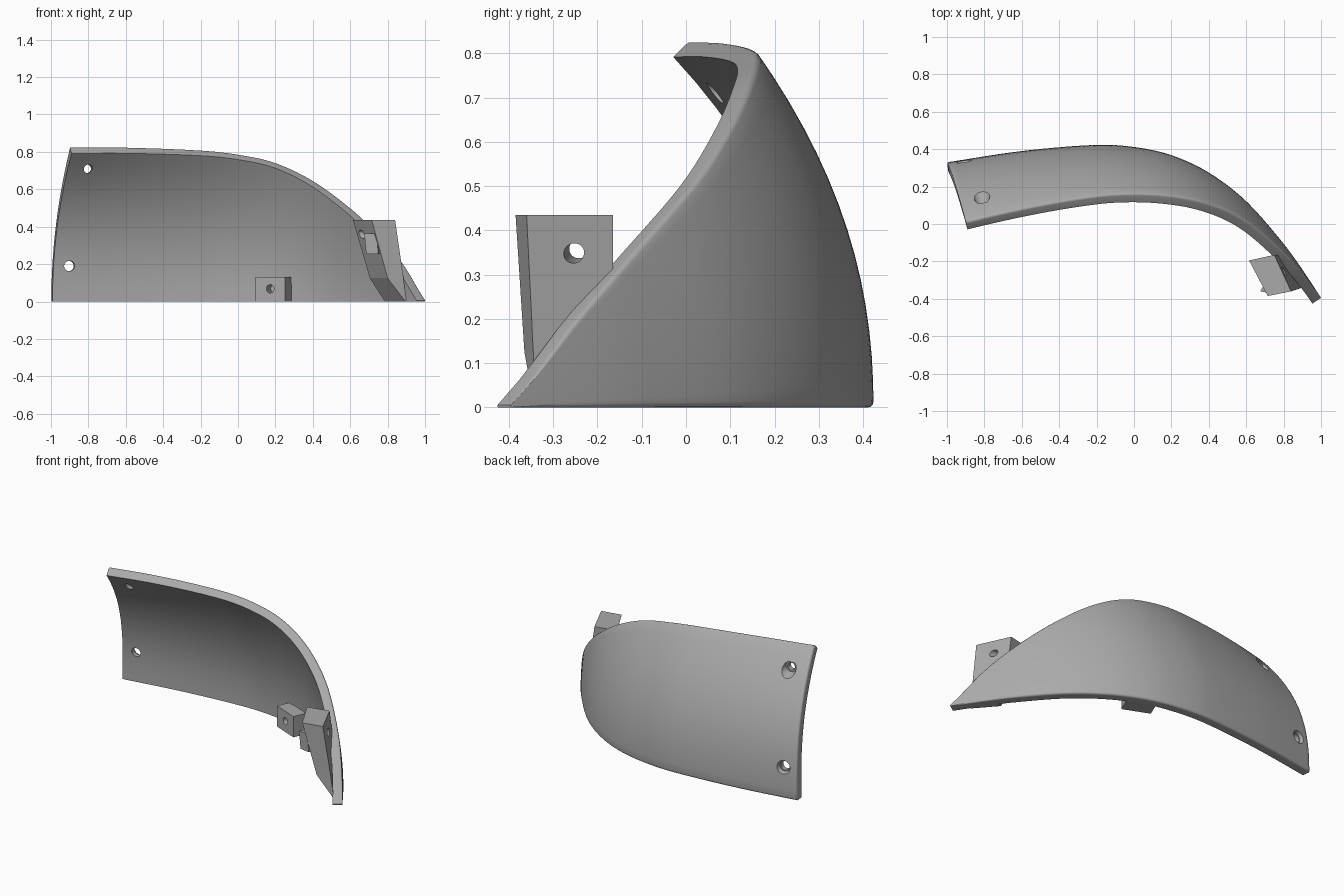
import bpy, bmesh
from mathutils import Vector, Matrix

if "Cube" in bpy.data.objects:
    bpy.data.objects.remove(bpy.data.objects["Cube"], do_unlink=True)

grey = bpy.data.materials.new("plain grey")
grey.use_nodes = True
colour = (0.4, 0.4, 0.4, 1)
grey.diffuse_color = colour
grey.node_tree.nodes["Principled BSDF"].inputs["Base Color"].default_value = colour

BASE = [(-1, .33), (-.6, .39), (-.2, .423), (0, .412), (.2, .368), (.4, .275),
        (.6, .122), (.8, -.105), (.9, -.243), (1, -.395)]
RIM = [(-.9, .83), (-.6, .828), (-.2, .812), (0, .79), (.2, .745), (.4, .65),
       (.6, .505), (.75, .365), (.88, .21), (1, .006)]
THICK = .055
COLS, ROWS = 56, 14


def curve(points, x):
    """Smooth interpolation through a list of points."""
    n = len(points)
    i = max(j for j in range(n - 1) if j == 0 or points[j][0] <= x)

    def slope(j):
        a, b = points[max(j - 1, 0)], points[min(j + 1, n - 1)]
        return (b[1] - a[1]) / (b[0] - a[0])
    (x0, y0), (x1, y1) = points[i], points[i + 1]
    w = x1 - x0
    t = (x - x0) / w
    return (y0 * (1 + 2 * t) * (1 - t) ** 2 + y1 * t * t * (3 - 2 * t)
            + w * t * (1 - t) * (slope(i) * (1 - t) - slope(i + 1) * t))


def depth(x, z):
    """Outer skin: folds forward with height, most sharply at the left-hand end."""
    return curve(BASE, x) - (.41 - .09 * x + .05 * x * x) * max(z, 0) ** (2.1 - .4 * x)


def normal(x, z):
    e = .01
    dx = (depth(x + e, z) - depth(x - e, z)) / (2 * e)
    dz = (depth(x, z + e) - depth(x, z - e)) / (2 * e) if z > e else 0
    return Vector((-dx, 1, -dz)).normalized()


def make(name, bm):
    bmesh.ops.recalc_face_normals(bm, faces=bm.faces)
    mesh = bpy.data.meshes.new(name)
    bm.to_mesh(mesh)
    bm.free()
    mesh.materials.append(grey)
    ob = bpy.data.objects.new(name, mesh)
    bpy.context.collection.objects.link(ob)
    return ob


def activate(ob):
    bpy.ops.object.select_all(action='DESELECT')
    ob.select_set(True)
    bpy.context.view_layer.objects.active = ob


def cut(ob, name, r1, r2, length, centre, axis):
    """Subtract a round cutter running along an axis."""
    bm = bmesh.new()
    turn = Vector(axis).to_track_quat('Z', 'Y').to_matrix().to_4x4()
    bmesh.ops.create_cone(bm, cap_ends=True, segments=32, radius1=r1, radius2=r2,
                          depth=length, matrix=Matrix.Translation(centre) @ turn)
    cutter = make(name, bm)
    cutter.hide_render = True
    mod = ob.modifiers.new("hole", 'BOOLEAN')
    mod.operation, mod.solver, mod.object = 'DIFFERENCE', 'EXACT', cutter
    activate(ob)
    bpy.ops.object.modifier_apply(modifier=mod.name)
    bpy.data.objects.remove(cutter, do_unlink=True)


def loft(name, rings):
    """Closed solid through stacked rings of corners."""
    bm = bmesh.new()
    vs = [[bm.verts.new(p) for p in ring] for ring in rings]
    n = len(vs[0])
    for a, b in zip(vs, vs[1:]):
        for i in range(n):
            bm.faces.new((a[i], a[(i + 1) % n], b[(i + 1) % n], b[i]))
    bm.faces.new(vs[0])
    bm.faces.new(vs[-1])
    return make(name, bm)


# Curved shell: outer and inner skins joined around the border
bm = bmesh.new()
weight = bm.edges.layers.float.new("bevel_weight_edge")
outer, inner = [], []
for c in range(COLS + 1):
    u = c / COLS
    low, high = -1 + 2 * u, -.9 + 1.9 * u
    top = curve(RIM, high)
    out_col, in_col = [], []
    for r in range(ROWS + 1):
        v = r / ROWS
        x, z = low + (high - low) * v * v, top * v
        p = Vector((x, depth(x, z), z))
        q = p - normal(x, z) * THICK
        if c == 0:
            q.x = max(q.x, p.x)
        q.z = max(q.z, 0)
        out_col.append(bm.verts.new(p))
        in_col.append(bm.verts.new(q))
    outer.append(out_col)
    inner.append(in_col)
for skin in (outer, inner):
    for c in range(COLS):
        for r in range(ROWS):
            bm.faces.new((skin[c][r], skin[c + 1][r], skin[c + 1][r + 1], skin[c][r + 1]))
border = ([(c, 0) for c in range(COLS)] + [(COLS, r) for r in range(ROWS)]
          + [(c, ROWS) for c in range(COLS, 0, -1)] + [(0, r) for r in range(ROWS, 0, -1)])
for (a, b), (c, d) in zip(border, border[1:] + border[:1]):
    bm.faces.new((outer[a][b], outer[c][d], inner[c][d], inner[a][b]))
    edge = bm.edges.get((outer[a][b], outer[c][d]))
    edge[weight] = 0 if a == c == COLS else min(1, outer[max(a, c)][ROWS].co.z / .25)
shell = make("curved_shell", bm)
mod = shell.modifiers.new("rounded_outer_edge", 'BEVEL')
mod.limit_method, mod.width, mod.segments = 'WEIGHT', .013, 3
mod.use_clamp_overlap = False
activate(shell)
bpy.ops.object.modifier_apply(modifier=mod.name)

# Level screw holes with wide sunken mouths near the left-hand end
axis = Vector((-.15, 1, 0)).normalized()
for x, z, radius in ((-.812, .71, .023), (-.91, .19, .028)):
    p = Vector((x, depth(x, z), z))
    cut(shell, "screw_hole", radius, radius, .4, p, axis)
    cut(shell, "sunken_mouth", .034, .062, .09, p + axis * .023, axis)
activate(shell)
bpy.ops.object.shade_smooth_by_angle(angle=.6)

# Small lug at the foot of the inner face
across = Vector((.92, -.38, 0))
back = Vector((.38, .92, 0))
corner = Vector((.093, .255, 0))
foot = [corner, corner + across * .172, corner + across * .172 + back * .1, corner + back * .1]
lug = loft("small_lug", [foot, [p + Vector((0, 0, .13)) for p in foot]])
cut(lug, "lug_hole", .022, .022, .12, corner + across * .086 + Vector((0, 0, .068)), back)

# Tall bracket leaning outward towards the floor
bracket = loft("tall_bracket", [
    [(.785, -.215, 0), (.83, -.2, 0), (.9, -.34, 0), (.895, -.342, 0)],
    [(.705, -.2, .125), (.795, -.165, .125), (.885, -.345, .125), (.8, -.365, .125)],
    [(.615, -.195, .435), (.75, -.165, .435), (.84, -.36, .435), (.715, -.385, .435)]])
cut(bracket, "bracket_hole", .022, .022, .5, (.735, -.247, .354), (1, -.09, -.08))

# Little stop beside the bracket hole
stop = [(.675, -.36), (.695, -.325), (.76, -.335), (.74, -.372)]
loft("bracket_stop", [[(x + .01, y, .255) for x, y in stop], [(x, y, .365) for x, y in stop]])
